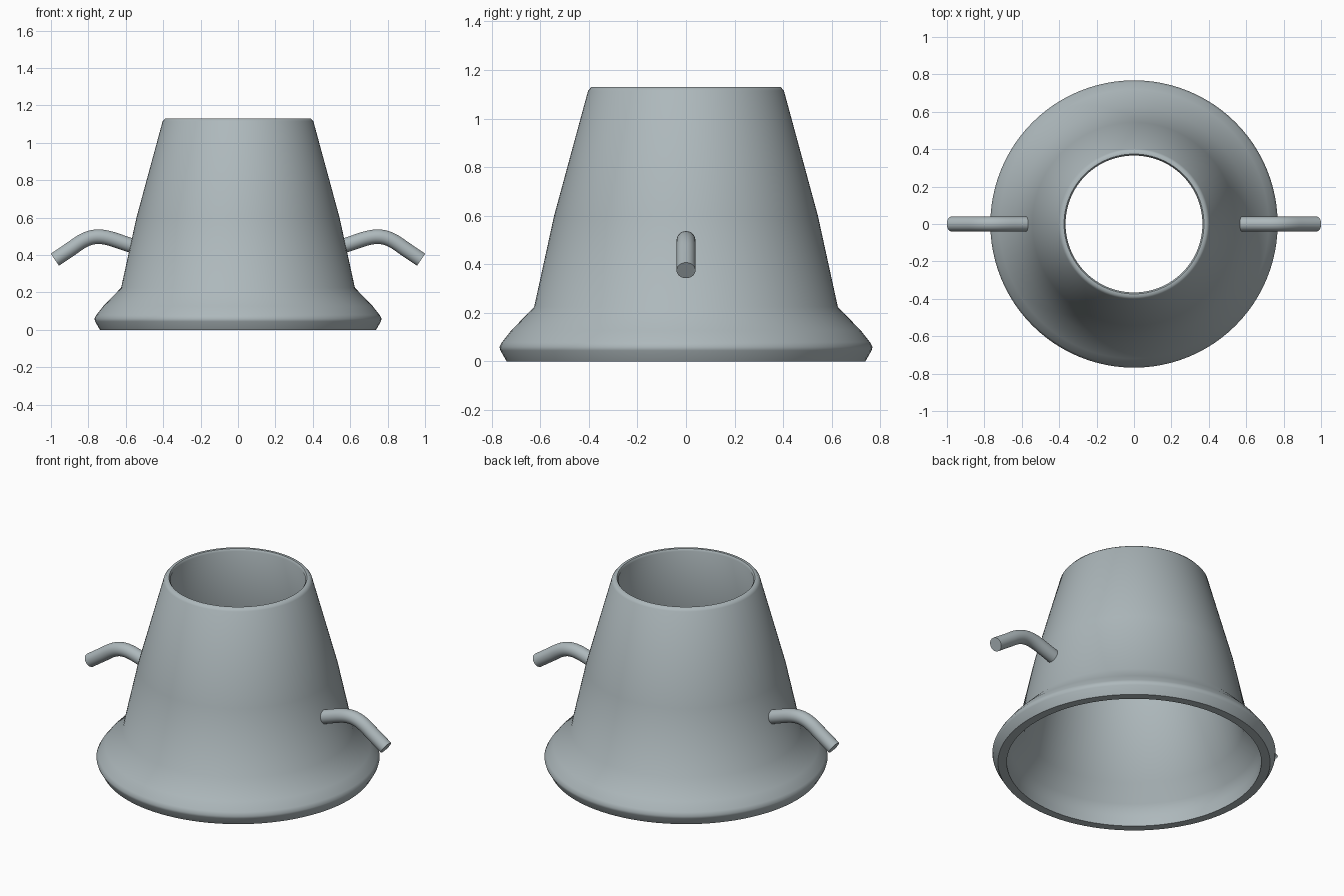
import bpy, bmesh, math
from mathutils import Vector

cube = bpy.data.objects.get("Cube")
if cube:
    bpy.data.objects.remove(cube)

mat = bpy.data.materials.new("blue_grey_metal")
mat.use_nodes = True
COLOUR = (0.42, 0.48, 0.50, 1)
mat.diffuse_color = COLOUR
mat.node_tree.nodes["Principled BSDF"].inputs["Base Color"].default_value = COLOUR


def finish(name, bm, angle):
    bmesh.ops.recalc_face_normals(bm, faces=bm.faces)
    mesh = bpy.data.meshes.new(name)
    bm.to_mesh(mesh)
    bm.free()
    mesh.materials.append(mat)
    obj = bpy.data.objects.new(name, mesh)
    bpy.context.collection.objects.link(obj)
    bpy.ops.object.select_all(action='DESELECT')
    obj.select_set(True)
    bpy.context.view_layer.objects.active = obj
    bpy.ops.object.shade_smooth_by_angle(angle=math.radians(angle))
    return obj


# Hollow flared body: closed wall section turned around z
section = [(0.738, 0), (0.764, 0.045), (0.768, 0.06), (0.757, 0.08), (0.72, 0.127),
           (0.625, 0.225), (0.543, 0.6), (0.403, 1.115), (0.39, 1.13),
           (0.374, 1.13), (0.366, 1.118), (0.511, 0.59), (0.593, 0.215),
           (0.675, 0.13), (0.69, 0.06), (0.69, 0)]
bm = bmesh.new()
verts = [bm.verts.new((r, 0, z)) for r, z in section]
edges = [bm.edges.new((v, verts[i - 1])) for i, v in enumerate(verts)]
bmesh.ops.spin(bm, geom=verts + edges, cent=(0, 0, 0), axis=(0, 0, 1),
               angle=math.tau, steps=96, use_merge=True)
bmesh.ops.remove_doubles(bm, verts=bm.verts, dist=0.0001)
finish("flared_body", bm, 50)


# Bent side handles: round tube swept along a curved path
def bezier(p, t):
    a, b, c, d = [Vector(q) for q in p]
    s = 1 - t
    return a * s**3 + b * 3 * s * s * t + c * 3 * s * t * t + d * t**3


bend = [(0.65, 0.478), (0.75, 0.513), (0.80, 0.503), (0.88, 0.442)]
path = [Vector((0.565, 0.449))] + [bezier(bend, i / 12) for i in range(13)]
path.append(Vector((0.979, 0.375)))


def handle(name, side, radius=0.039, sides=24):
    bm = bmesh.new()
    rings = []
    for i, p in enumerate(path):
        along = (path[min(i + 1, len(path) - 1)] - path[max(i - 1, 0)]).normalized()
        ring = []
        for k in range(sides):
            a = math.tau * k / sides
            up = radius * math.sin(a)
            ring.append(bm.verts.new((side * (p.x - along.y * up),
                                      radius * math.cos(a),
                                      p.y + along.x * up)))
        rings.append(ring)
    for lower, upper in zip(rings, rings[1:]):
        for k in range(sides):
            n = (k + 1) % sides
            bm.faces.new((lower[k], lower[n], upper[n], upper[k]))
    bm.faces.new(rings[0])
    bm.faces.new(rings[-1])
    finish(name, bm, 40)


handle("left_handle", 1)
handle("right_handle", -1)
